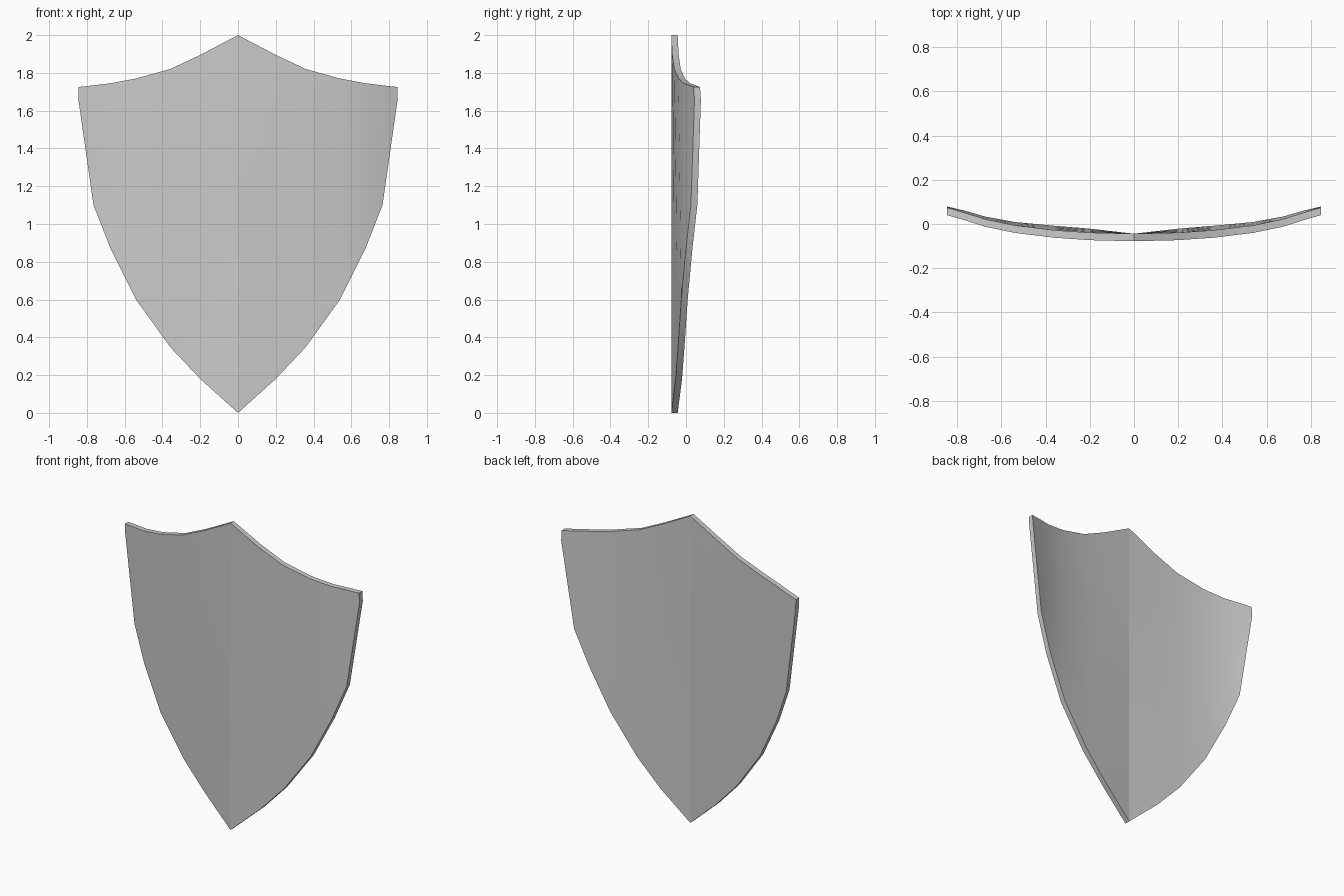
import bpy
import bmesh
import math

cube = bpy.data.objects.get("Cube")
if cube:
    bpy.data.objects.remove(cube, do_unlink=True)

# Plain grey metal
grey = bpy.data.materials.new("grey_metal")
grey.use_nodes = True
colour = (0.6, 0.6, 0.6, 1)
grey.diffuse_color = colour
grey.node_tree.nodes["Principled BSDF"].inputs["Base Color"].default_value = colour

# Half outline, centre to side: x, top (z, y), bottom (z, y) of the front face
COLUMNS = [
    (0.0, 2.0, -0.078, 0.0, -0.078),
    (0.2, 1.895, -0.073, 0.18, -0.055),
    (0.36, 1.82, -0.062, 0.35, -0.042),
    (0.54, 1.77, -0.04, 0.6, -0.025),
    (0.675, 1.745, -0.012, 0.87, 0.0),
    (0.765, 1.734, 0.017, 1.1, 0.026),
    (0.845, 1.725, 0.04, 1.66, 0.045),
]
ROWS = 4
THICKNESS = 0.034

bm = bmesh.new()

# Curved front sheet, mirrored about the centre line
full = [(-c[0], *c[1:]) for c in reversed(COLUMNS[1:])] + COLUMNS
grid = []
for x, top_z, top_y, low_z, low_y in full:
    column = []
    for r in range(ROWS + 1):
        t = r / ROWS
        y = top_y + (low_y - top_y) * t
        column.append(bm.verts.new((x, y, top_z + (low_z - top_z) * t)))
    grid.append(column)
for a, b in zip(grid, grid[1:]):
    for r in range(ROWS):
        bm.faces.new((a[r], a[r + 1], b[r + 1], b[r]))

# Even thickness straight back, with a flat rim
front = list(bm.faces)
back = bmesh.ops.extrude_face_region(bm, geom=front, use_keep_orig=True)
moved = [v for v in back["geom"] if isinstance(v, bmesh.types.BMVert)]
bmesh.ops.translate(bm, verts=moved, vec=(0, THICKNESS, 0))
bmesh.ops.recalc_face_normals(bm, faces=bm.faces)

# Smooth faces, with a sharp rim and a crease down the middle
for face in bm.faces:
    face.smooth = True
for edge in bm.edges:
    on_centre = all(abs(v.co.x) < 0.001 for v in edge.verts)
    if on_centre or edge.calc_face_angle(0) > math.radians(30):
        edge.smooth = False

mesh = bpy.data.meshes.new("shield")
bm.to_mesh(mesh)
bm.free()
mesh.materials.append(grey)
shield = bpy.data.objects.new("shield", mesh)
bpy.context.collection.objects.link(shield)
